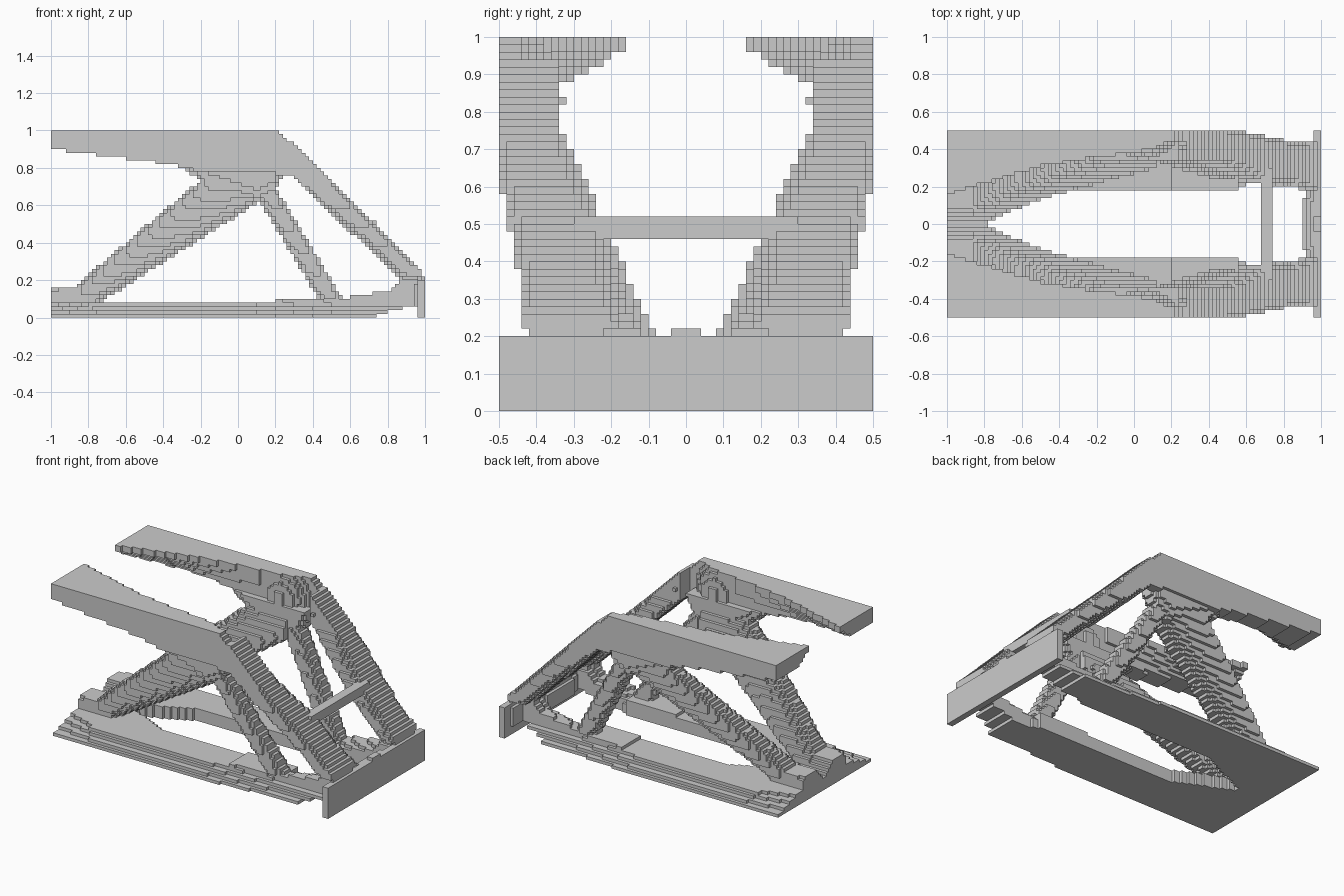
import bpy
import bmesh

cube = bpy.data.objects.get("Cube")
if cube:
    bpy.data.objects.remove(cube, do_unlink=True)

STEP = 0.02
NX, NY, NZ = 100, 50, 50

grey = bpy.data.materials.new("plain grey")
grey.use_nodes = True
grey.diffuse_color = (0.6, 0.6, 0.6, 1)
grey.node_tree.nodes["Principled BSDF"].inputs["Base Color"].default_value = (0.6, 0.6, 0.6, 1)


def ramp(t, *points):
    """Piecewise linear curve through (t, value) points, flat beyond its ends."""
    if t <= points[0][0]:
        return points[0][1]
    for (t0, v0), (t1, v1) in zip(points, points[1:]):
        if t <= t1:
            return v0 + (v1 - v0) * (t - t0) / (t1 - t0)
    return points[-1][1]


def rounded(p, p0, p1, q, q0, q1, power):
    """Inside a rounded rectangle spanning p0..p1 by q0..q1."""
    if not (p0 < p < p1 and q0 < q < q1):
        return False
    u = (2 * p - p0 - p1) / (p1 - p0)
    v = (2 * q - q0 - q1) / (q1 - q0)
    return abs(u) ** power + abs(v) ** power < 1


# Each part is a rule on x, distance from the middle plane w, and height z.
def end_wall(x, w, z):
    if x > 0.96:
        return z < 0.2 or (w < 0.04 and z < 0.22)
    back = ramp(w, (0.1, 0.9), (0.2, 0.93)) + 1.5 * max(0, z - 0.16)
    return x > back and w < 0.44 and 0.05 < z < 0.2


def base_rail(x, w, z):
    inner = ramp(x, (-0.8, 0), (-0.5, 0.14), (-0.42, 0.18), (0.55, 0.18), (0.62, 0.22), (0.9, 0.21))
    # The outer side leans inward, most of all at the nose.
    lean = ramp(x, (-1, 3), (-0.7, 1.5))
    outer = 0.505 - lean * z if x < -0.8 else 0.505 - min(0.11, lean * z)
    outer -= ramp(x, (0, 0), (0.5, 0.05), (0.9, 0.06))
    top = ramp(x, (0.2, 0.08), (0.21, 0.1), (0.55, 0.1), (0.82, 0.15), (0.88, 0.21))
    if x > 0.55:
        top -= 3 * (w - 0.33) ** 2
    low = ramp(x, (0.7, 0), (0.92, 0.06))
    return x < 0.96 and inner < w < outer and low < z < top


def long_leg(x, w, z):
    low = ramp(x, (-0.76, 0), (-0.74, 0.08), (0.1, 0.61))
    high = ramp(x, (-1, 0.16), (-0.87, 0.17), (-0.17, 0.76), (0, 0.86))
    inner = ramp(z, (0.06, 0), (0.1, 0.03), (0.2, 0.08), (0.3, 0.13), (0.46, 0.2), (0.6, 0.26), (0.76, 0.34))
    outer = ramp(z, (0.05, 0.2), (0.2, 0.26), (0.5, 0.38), (0.75, 0.48))
    return x < 0.12 and rounded(z, low, high, w, inner, outer, 2.6)


def short_leg(x, w, z):
    left = ramp(z, (0.1, 0.43), (0.62, 0.12), (0.8, 0.05))
    right = ramp(z, (0.1, 0.56), (0.35, 0.41), (0.7, 0.2))
    inner = ramp(z, (0.1, 0.23), (0.75, 0.34))
    return 0.06 < z < 0.8 and rounded(x, left, right, w, inner, inner + 0.12, 2.6)


def sloping_leg(x, w, z):
    low = ramp(x, (0.3, 0.75), (0.5, 0.55), (0.88, 0.2))
    high = ramp(x, (0.22, 1), (0.4, 0.84), (0.97, 0.27))
    inner = ramp(z, (0.2, 0.18), (0.5, 0.22), (0.75, 0.33))
    outer = ramp(z, (0.36, 0.445), (0.4, 0.465), (0.46, 0.465), (0.5, 0.485), (0.57, 0.485), (0.6, 0.51))
    power = ramp(x, (0.28, 5), (0.55, 2.4))
    return 0.28 < x < 0.98 and rounded(z, low, high, w, inner, outer, power)


def top_beam(x, w, z):
    low = ramp(x, (-1, 0.9), (-0.35, 0.82), (-0.2, 0.78), (0.2, 0.77), (0.4, 0.74))
    high = min(1, 1.22 - x)
    edge = ramp(x, (-1, 0.16), (-0.7, 0.25), (-0.5, 0.31), (-0.2, 0.36), (0, 0.38), (0.2, 0.44))
    lean = ramp(x, (-1, 1.6), (-0.5, 0.6), (-0.1, 0))
    # The inner side swells where the legs meet it.
    swell = 0.345 + 3 * ((x - 0.05) ** 2 + (z - 0.86) ** 2)
    inner = min(edge + lean * max(0, 0.97 - z), swell)
    return x < 0.4 and low < z < high and w > inner


def joint_web(x, w, z):
    low = ramp(x, (-0.3, 0.8), (-0.18, 0.72), (0.1, 0.62), (0.19, 0.66), (0.25, 0.77))
    half = min(0.07, 0.03 + 0.5 * (z - low))
    return -0.3 < x < 0.25 and low < z < 0.82 and abs(w - 0.41) < half


def cross_bar(x, w, z):
    return 0.68 < x < 0.74 and 0.46 < z < 0.52 and w < 0.3


PARTS = {
    "end_wall": (end_wall, False),
    "cross_bar": (cross_bar, False),
    "base_rail": (base_rail, True),
    "top_beam": (top_beam, True),
    "joint_web": (joint_web, True),
    "sloping_leg": (sloping_leg, True),
    "long_leg": (long_leg, True),
    "short_leg": (short_leg, True),
}

# Sort the small blocks into parts, mirrored front to back.
blocks = {}
for i in range(NX):
    x = -1 + (i + 0.5) * STEP
    for j in range(NY // 2, NY):
        w = -0.5 + (j + 0.5) * STEP
        for k in range(NZ):
            z = (k + 0.5) * STEP
            for name, (rule, paired) in PARTS.items():
                if rule(x, w, z):
                    blocks[i, j, k] = "back_" + name if paired else name
                    blocks[i, NY - 1 - j, k] = "front_" + name if paired else name
                    break

# Outline of the block face on each axis, counter-clockwise seen from outside.
SQUARE = ((0, 0), (1, 0), (1, 1), (0, 1))


def build(name):
    """Make one part from the exposed sides of its blocks."""
    bm = bmesh.new()
    verts = {}

    def corner(key):
        if key not in verts:
            i, j, k = key
            verts[key] = bm.verts.new((i * STEP - 1, j * STEP - 0.5, k * STEP))
        return verts[key]

    for cell, part in blocks.items():
        if part != name:
            continue
        for axis in range(3):
            for side in (0, 1):
                beside = list(cell)
                beside[axis] += 2 * side - 1
                if tuple(beside) in blocks:
                    continue
                ring = []
                for a, b in SQUARE if side else reversed(SQUARE):
                    key = list(cell)
                    key[axis] += side
                    key[(axis + 1) % 3] += a
                    key[(axis + 2) % 3] += b
                    ring.append(corner(tuple(key)))
                bm.faces.new(ring)
    mesh = bpy.data.meshes.new(name)
    bm.to_mesh(mesh)
    bm.free()
    mesh.materials.append(grey)
    bpy.context.collection.objects.link(bpy.data.objects.new(name, mesh))


for part_name in sorted(set(blocks.values())):
    build(part_name)
